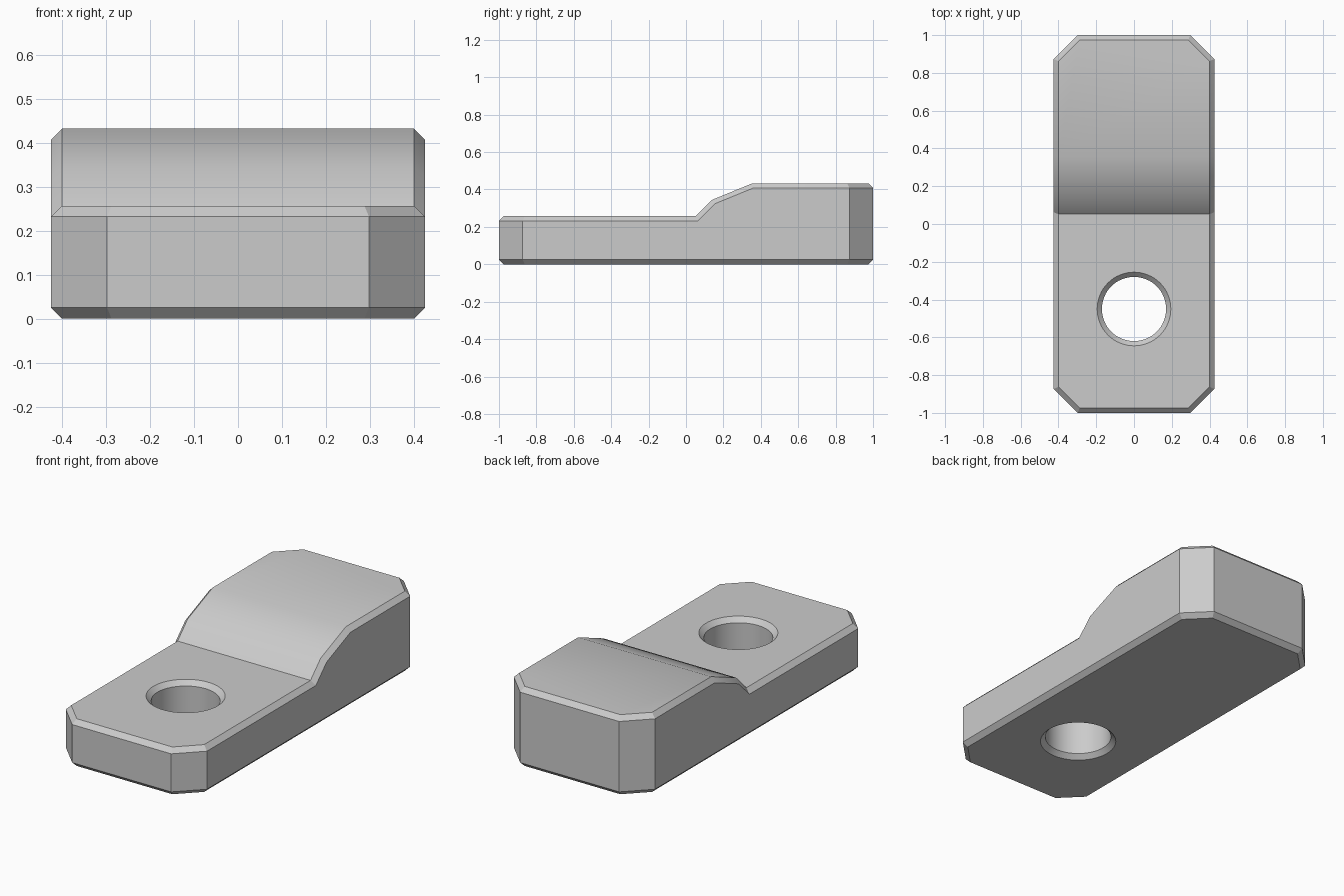
import bpy
import bmesh
from math import radians, cos, sin, tau

cube = bpy.data.objects.get("Cube")
if cube:
    bpy.data.objects.remove(cube)

W, CORNER_X, CORNER_Y = 0.425, 0.298, 0.873   # half width and cut corners
LOW, HIGH, CHAMFER = 0.257, 0.433, 0.025      # two deck heights, edge chamfer
HOLE_Y, HOLE_R = -0.45, 0.17

grey = bpy.data.materials.new("plain grey")
grey.use_nodes = True
grey.diffuse_color = (0.6, 0.6, 0.6, 1)
grey.node_tree.nodes["Principled BSDF"].inputs["Base Color"].default_value = (0.6, 0.6, 0.6, 1)


def make_object(name, bm):
    bmesh.ops.recalc_face_normals(bm, faces=bm.faces[:])
    mesh = bpy.data.meshes.new(name)
    bm.to_mesh(mesh)
    bm.free()
    obj = bpy.data.objects.new(name, mesh)
    bpy.context.collection.objects.link(obj)
    mesh.materials.append(grey)
    return obj


# Stepped body: rows of (y, half width, top height) from front to back
rows = [(-1, CORNER_X, LOW), (-CORNER_Y, W, LOW), (0.052, W, LOW),
        (0.14, W, 0.345), (0.355, W, HIGH), (CORNER_Y, W, HIGH), (1, CORNER_X, HIGH)]
ends = [rows[i] for i in (0, 1, 5, 6)]
bm = bmesh.new()
top = {s: [bm.verts.new((s * x, y, z)) for y, x, z in rows] for s in (-1, 1)}
base = {s: [bm.verts.new((s * x, y, 0)) for y, x, z in ends] for s in (-1, 1)}
L, R = top[-1], top[1]
for a, b in ((0, 2), (2, 3), (3, 4), (4, 6)):
    bm.faces.new(L[a:b + 1] + R[a:b + 1][::-1])
bm.faces.new(base[-1] + base[1][::-1])
for t, b in ((top[-1], base[-1]), (top[1], base[1])):
    bm.faces.new([b[0], b[1], t[1], t[0]])
    bm.faces.new([b[1], b[2]] + t[1:6][::-1])
    bm.faces.new([b[2], b[3], t[6], t[5]])
for i in (0, -1):
    bm.faces.new([base[-1][i], base[1][i], R[i], L[i]])
bmesh.ops.recalc_face_normals(bm, faces=bm.faces[:])

# Chamfer the rims of the decks and the base
bm.normal_update()
rim = [e for e in bm.edges
       if sum(abs(f.normal.z) > 0.5 for f in e.link_faces) == 1]
bmesh.ops.bevel(bm, geom=rim, offset=CHAMFER, offset_type='OFFSET',
                segments=1, profile=0.5, affect='EDGES', clamp_overlap=False)
body = make_object("stepped_block", bm)

# Hole cutter, flared at both mouths
bm = bmesh.new()
flare = HOLE_R + CHAMFER
profile = [(flare + 0.1, -0.1), (HOLE_R, CHAMFER),
           (HOLE_R, LOW - CHAMFER), (flare + 0.1, LOW + 0.1)]
N = 64
rings = [[bm.verts.new((r * cos(tau * i / N), HOLE_Y + r * sin(tau * i / N), z))
          for i in range(N)] for r, z in profile]
for a, b in zip(rings, rings[1:]):
    for i in range(N):
        j = (i + 1) % N
        bm.faces.new((a[i], a[j], b[j], b[i]))
bm.faces.new(rings[0])
bm.faces.new(rings[-1])
cutter = make_object("hole_cutter", bm)
cutter.hide_render = True

# Cut the hole, then remove the cutter
cut = body.modifiers.new("hole", 'BOOLEAN')
cut.operation = 'DIFFERENCE'
cut.solver = 'EXACT'
cut.object = cutter
bpy.ops.object.select_all(action='DESELECT')
body.select_set(True)
bpy.context.view_layer.objects.active = body
bpy.ops.object.modifier_apply(modifier="hole")
bpy.data.objects.remove(cutter)
bpy.ops.object.shade_smooth_by_angle(angle=radians(30))
